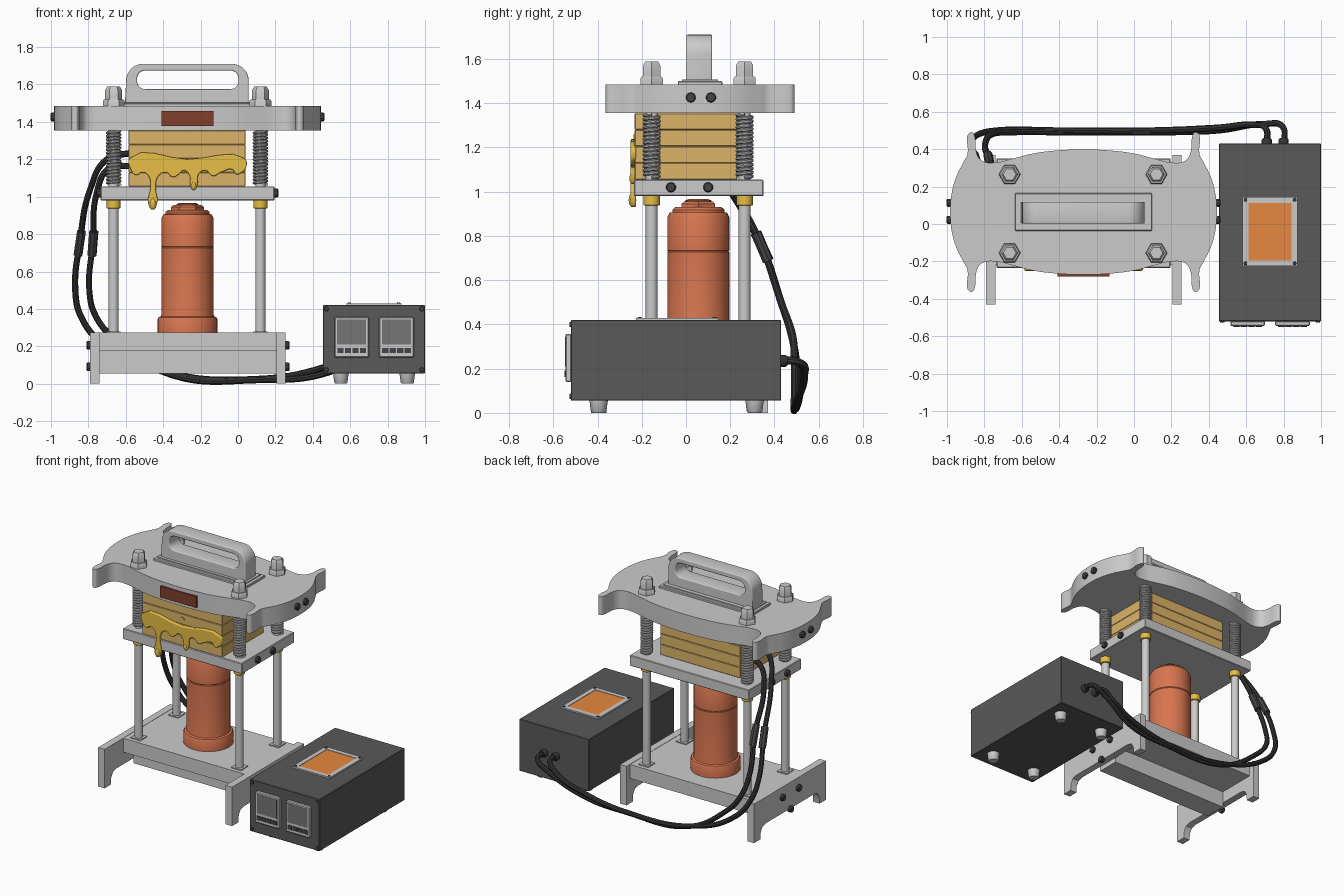
import bpy, bmesh
from math import sin, cos, pi, radians
from mathutils import Vector

if "Cube" in bpy.data.objects:
    bpy.data.objects.remove(bpy.data.objects["Cube"])

CX, CY = -0.27, 0.06          # press axis
RODS = [(x, y) for x in (-0.665, 0.12) for y in (-0.155, 0.265)]


def material(name, r, g, b):
    m = bpy.data.materials.new(name)
    m.diffuse_color = (r, g, b, 1)
    m.use_nodes = True
    m.node_tree.nodes["Principled BSDF"].inputs["Base Color"].default_value = m.diffuse_color
    return m


RED = material("red_enamel", .68, .18, .08)
LABEL = material("dark_red", .22, .05, .025)
WOOD = material("tan_block", .72, .46, .14)
GOLD = material("gold", .8, .52, .06)
ORANGE = material("orange", .8, .25, .05)
DARK = material("dark_case", .1, .1, .1)
SCREEN = material("screen", .18, .18, .18)
RUBBER = material("rubber", .035, .035, .035)
STEEL = material("dark_steel", .06, .06, .065)


def finish(ob, mat, smooth=True):
    if mat:
        ob.data.materials.append(mat)
    bpy.ops.object.select_all(action='DESELECT')
    ob.select_set(True)
    bpy.context.view_layer.objects.active = ob
    if ob.type == 'CURVE':
        bpy.ops.object.convert(target='MESH')
        ob = bpy.context.object
    if smooth:
        bpy.ops.object.shade_smooth_by_angle(angle=radians(35))
    return ob


def box(name, x0, x1, y0, y1, z0, z1, mat=None, bevel=0):
    bm = bmesh.new()
    bmesh.ops.create_cube(bm, size=1)
    for v in bm.verts:
        v.co = ((x0 + x1) / 2 + v.co.x * (x1 - x0), (y0 + y1) / 2 + v.co.y * (y1 - y0),
                (z0 + z1) / 2 + v.co.z * (z1 - z0))
    if bevel:
        bmesh.ops.bevel(bm, geom=bm.edges[:], offset=bevel, segments=1, affect='EDGES')
    me = bpy.data.meshes.new(name)
    bm.to_mesh(me)
    bm.free()
    ob = bpy.data.objects.new(name, me)
    bpy.context.collection.objects.link(ob)
    return finish(ob, mat, False)


def lathe(name, profile, loc, mat=None, sides=32, rot=(0, 0, 0)):
    """Closed turned part from (radius, height) pairs."""
    bm = bmesh.new()
    rings = [[bm.verts.new((r * cos(2 * pi * i / sides), r * sin(2 * pi * i / sides), z))
              for i in range(sides)] for r, z in profile]
    for a, b in zip(rings, rings[1:]):
        for i in range(sides):
            j = (i + 1) % sides
            bm.faces.new((a[i], a[j], b[j], b[i]))
    bm.faces.new(rings[0][::-1])
    bm.faces.new(rings[-1])
    me = bpy.data.meshes.new(name)
    bm.to_mesh(me)
    bm.free()
    ob = bpy.data.objects.new(name, me)
    bpy.context.collection.objects.link(ob)
    ob.location, ob.rotation_euler = loc, rot
    return finish(ob, mat)


def curve(name, loops, mat=None, dim='2D', half=0, bevel=0, smooth=False, cyclic=True,
          loc=(0, 0, 0), rot=(0, 0, 0), res=5):
    """Filled, extruded outline (2D) or round tube (3D)."""
    cu = bpy.data.curves.new(name, 'CURVE')
    cu.dimensions = dim
    cu.resolution_u, cu.bevel_depth, cu.bevel_resolution = res, bevel, 2
    if dim == '2D':
        cu.fill_mode = 'BOTH'
        cu.extrude, cu.offset = half - bevel, -bevel
    else:
        cu.use_fill_caps = True
    for pts in loops:
        sp = cu.splines.new('BEZIER' if smooth else 'POLY')
        dst = sp.bezier_points if smooth else sp.points
        dst.add(len(pts) - 1)
        for d, p in zip(dst, pts):
            p = tuple(p) + (0,) * (3 - len(p))
            if smooth:
                d.co = p
                d.handle_left_type = d.handle_right_type = 'AUTO'
            else:
                d.co = p + (1,)
        sp.use_cyclic_u = cyclic
    ob = bpy.data.objects.new(name, cu)
    bpy.context.collection.objects.link(ob)
    ob.location, ob.rotation_euler = loc, rot
    return finish(ob, mat)


def round_rect(x0, x1, z0, z1, rb, rt, n=8):
    pts = []
    for cx, cz, r, a0 in ((x1 - rt, z1 - rt, rt, 0), (x0 + rt, z1 - rt, rt, 90),
                          (x0 + rb, z0 + rb, rb, 180), (x1 - rb, z0 + rb, rb, 270)):
        pts += [(cx + r * cos(radians(a0 + 90 * i / n)), cz + r * sin(radians(a0 + 90 * i / n)))
                for i in range(n + 1)]
    return pts


FRONT = (pi / 2, 0, 0)        # outline drawn in x-z
SIDE = (pi / 2, 0, pi / 2)    # outline drawn in y-z


def side_bolt(name, x, y, z, s):
    lathe(name, [(.023, -.01), (.023, .01), (.018, .016)], (x, y, z), STEEL, 10, (0, s * pi / 2, 0))


# Base: side legs with cut-outs, deck and centre beam
leg = [(-.43, 0), (-.36, 0), (-.355, .05), (-.335, .08), (-.30, .09), (.24, .09), (.275, .08),
       (.295, .05), (.30, 0), (.37, 0), (.37, .275), (-.43, .275)]
for n, x, s in (("left", -.765, -1), ("right", .23, 1)):
    curve(n + "_leg", [leg], half=.025, loc=(x, 0, 0), rot=SIDE)
    for y, z in ((-.12, .205), (.06, .205), (-.03, .09)):
        side_bolt(n + "_leg_bolt", x + s * .03, y, z, s)
box("base_deck", -.74, .205, -.22, .33, .175, .273)
box("base_beam", -.74, .205, -.11, .05, .056, .175)

# Hydraulic jack cylinder with hex cap
lathe("jack_cylinder", [(.16, .27), (.16, .345), (.155, .355), (.142, .36), (.14, .37), (.14, .727),
                        (.137, .731), (.14, .735), (.14, .885), (.13, .905), (.118, .907),
                        (.118, .918), (.105, .93)], (CX, .056, 0), RED, 40)
lathe("jack_cap", [(.088, .92), (.088, .945), (.075, .955)], (CX, .056, 0), RED, 6)
lathe("jack_ram", [(.06, .95), (.06, .96), (.045, .966)], (CX, .056, 0), RED)

# Guide rods, bushings, springs and nuts
for x, y in RODS:
    lathe("guide_rod", [(.027, .27), (.027, 1.5)], (x, y, 0), sides=24)
    box("rod_foot", x - .038, x + .038, y - .038, y + .038, .27, .28)
    lathe("bushing", [(.034, .937), (.037, .94), (.037, .985)], (x, y, 0), GOLD, 24)
    turns, k = 16, 14
    helix = [(x + .034 * cos(2 * pi * i / k), y + .034 * sin(2 * pi * i / k),
              1.065 + .285 * i / (turns * k)) for i in range(turns * k + 1)]
    curve("spring", [helix], dim='3D', bevel=.008, cyclic=False)
    lathe("hex_nut", [(.058, 1.48), (.058, 1.512), (.052, 1.52)], (x, y, 0), sides=6)
    lathe("nut_cap", [(.045, 1.515), (.045, 1.57), (.034, 1.588)], (x, y, 0), sides=6)

# Moving platen
box("moving_platen", -.735, .195, -.235, .35, .98, 1.055, bevel=.004)
for x, s in ((-.74, -1), (.2, 1)):
    for y in (-.068, .1):
        side_bolt("platen_bolt", x, y, 1.02, s)

# Stack of pressing slabs and sensor plug
for i in range(4):
    z = 1.055 + .075 * i
    box("press_slab", -.585, .04, -.232, .232, z, z + .075, WOOD, .003)
lathe("sensor_plug", [(.015, 0), (.015, .006)], (CX, -.231, 1.243), WOOD, 16, FRONT)

# Dripping resin on the front of the stack
drip = [(-.58, 1.205), (-.27, 1.2), (.035, 1.205), (.045, 1.16), (.02, 1.13), (-.01, 1.12),
        (-.03, 1.145), (-.09, 1.13), (-.135, 1.11), (-.175, 1.14), (-.21, 1.12), (-.218, 1.06),
        (-.237, 1.035), (-.256, 1.06), (-.258, 1.11), (-.29, 1.14), (-.315, 1.12), (-.35, 1.105),
        (-.385, 1.13), (-.425, 1.11), (-.44, 1.05), (-.432, .965), (-.455, .93), (-.48, .965),
        (-.468, 1.05), (-.478, 1.11), (-.51, 1.13), (-.545, 1.115), (-.575, 1.15)]
curve("resin_drips", [drip], GOLD, half=.012, bevel=.006, smooth=True, loc=(0, -.238, 0), rot=FRONT, res=4)
for x, z, r in ((-.455, .962, .024), (-.237, 1.06, .019)):
    prof = [(r * .72 * sin(t) + 1e-4, r * 1.3 * -cos(t)) for t in [pi * i / 8 for i in range(9)]]
    lathe("resin_bead", prof, (x, -.242, z), GOLD, 16)

# Top plate with four curved horns
q = [(0, .335), (.13, .33), (.27, .313), (.38, .285), (.46, .266), (.53, .268), (.56, .29),
     (.575, .33), (.583, .41), (.594, .426), (.614, .42), (.622, .40), (.62, .31), (.64, .27),
     (.68, .19), (.705, .10), (.713, 0)]
half_out = q + [(u, -v) for u, v in q[-2::-1]]
outline = half_out + [(-u, v) for u, v in half_out[-2:0:-1]]
curve("top_plate", [outline], half=.065, smooth=True, loc=(CX, .064, 1.42), res=4)
box("label_plate", -.41, -.13, -.281, -.26, 1.378, 1.457, LABEL)
for x, s in ((CX - .716, -1), (CX + .716, 1)):
    for y in (.022, .113):
        side_bolt("top_plate_bolt", x, y, 1.426, s)

# Carry handle on its mounting base
box("handle_base", -.637, .097, -.037, .165, 1.48, 1.5, bevel=.004)
box("handle_pad", -.615, .073, -.017, .145, 1.5, 1.507)
grip = round_rect(-.598, .057, 1.49, 1.71, .004, .09)
grip[len(grip) // 2] = (-.605, 1.49)
curve("handle", [grip, round_rect(-.54, .003, 1.575, 1.675, .045, .045)],
      half=.058, bevel=.006, loc=(0, .06, 0), rot=FRONT)

# Control box with feet
box("control_box", .455, 1.0, -.52, .43, .055, .42, DARK, .003)
for x in (.55, .905):
    for y in (-.395, .31):
        lathe("box_foot", [(.03, 0), (.035, .006), (.042, .058)], (x, y, 0), sides=20)
for x in (.472, .983):
    for z in (.075, .4):
        lathe("case_screw", [(.013, 0), (.011, .006)], (x, -.52, z), STEEL, 12, FRONT)

# Two temperature displays with buttons
for x in (.515, .755):
    box("display_bezel", x, x + .185, -.545, -.518, .14, .357, bevel=.005)
    box("display_screen", x + .015, x + .17, -.547, -.54, .21, .343, SCREEN)
    for i in range(4):
        bx = x + .016 + i * .04
        box("display_button", bx, bx + .033, -.55, -.54, .163, .192, STEEL)

# Framed window on the lid
box("lid_window", .605, .85, -.205, .125, .415, .427, ORANGE)
for a in ((.58, .612, -.225, .145), (.843, .875, -.225, .145),
          (.61, .845, -.225, -.195), (.61, .845, .113, .145)):
    box("window_frame", *a, .415, .43)
for x in (.596, .859):
    for y in (-.21, .129):
        lathe("window_screw", [(.01, .428), (.008, .434)], (x, y, 0), STEEL, 10)

# Heater cables with sleeves, looping from the stack to the back of the box
cable_a = [(-.57, .05, 1.235), (-.70, .08, 1.20), (-.79, .18, 1.04), (-.845, .34, .76), (-.87, .43, .5),
           (-.84, .475, .36), (-.73, .5, .22), (-.4, .5, .065), (.1, .5, .025), (.45, .515, .085),
           (.64, .53, .17), (.705, .51, .23), (.71, .42, .235)]
cable_b = [(-.57, .15, 1.165), (-.69, .16, 1.15), (-.755, .21, 1.02), (-.775, .34, .76), (-.795, .43, .5),
           (-.76, .48, .36), (-.66, .49, .24), (-.35, .49, .045), (.12, .49, .02), (.45, .5, .05),
           (.70, .535, .17), (.795, .52, .225), (.80, .42, .235)]
for pts in (cable_a, cable_b):
    curve("heater_cable", [pts], RUBBER, dim='3D', bevel=.017, smooth=True, cyclic=False, res=8)
    c = Vector(pts[3])
    d = (Vector(pts[4]) - Vector(pts[2])).normalized()
    curve("cable_sleeve", [[c - d * .06, c + d * .08]], STEEL, dim='3D', bevel=.025, cyclic=False)
    e = Vector(pts[-1])
    lathe("cable_gland", [(.027, -.01), (.027, .02), (.02, .03)], (e.x, .43, e.z), RUBBER, 16, (-pi / 2, 0, 0))
